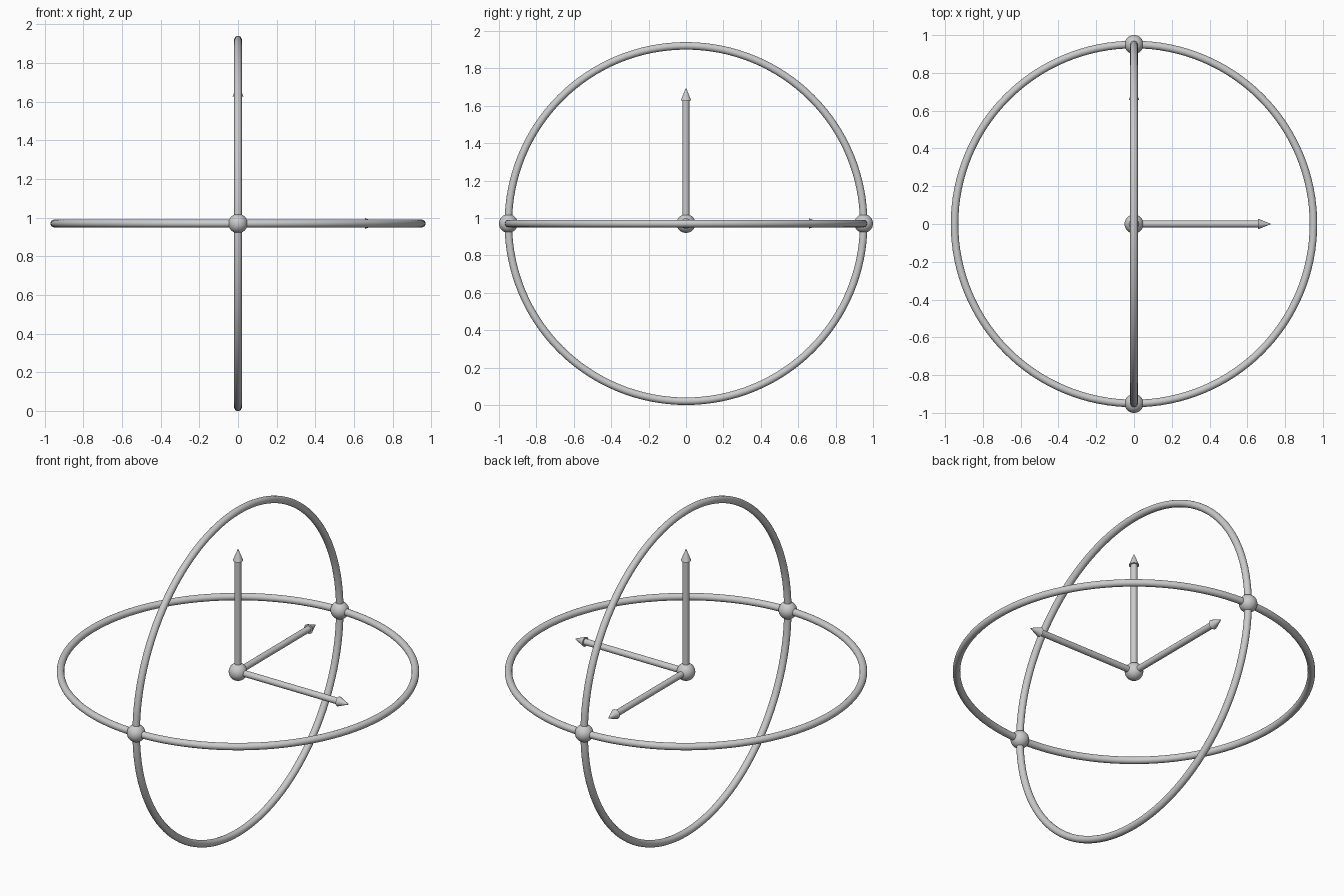
import bpy
from math import pi

if "Cube" in bpy.data.objects:
    bpy.data.objects.remove(bpy.data.objects["Cube"])

CENTRE = 0.97      # height of the common centre
RING_R = 0.95      # ring radius
TUBE_R = 0.02      # ring tube radius
SHAFT_END, TIP = 0.657, 0.722


def finish(name):
    ob = bpy.context.object
    ob.name = name
    bpy.ops.object.shade_smooth_by_angle(angle=pi / 5)
    return ob


def ring(name, rot):
    bpy.ops.mesh.primitive_torus_add(major_radius=RING_R, minor_radius=TUBE_R,
                                     major_segments=128, minor_segments=20,
                                     location=(0, 0, CENTRE), rotation=rot)
    finish(name)


def ball(name, y):
    bpy.ops.mesh.primitive_uv_sphere_add(segments=32, ring_count=16, radius=0.05,
                                         location=(0, y, CENTRE))
    finish(name)


def along(direction, d):
    x, y, z = direction
    return (x * d, y * d, CENTRE + z * d)


def arrow(name, direction, rot):
    bpy.ops.mesh.primitive_cylinder_add(vertices=24, radius=0.018, depth=SHAFT_END,
                                        location=along(direction, SHAFT_END / 2), rotation=rot)
    finish(name + "_shaft")
    bpy.ops.mesh.primitive_cone_add(vertices=24, radius1=0.028, radius2=0.002,
                                    depth=TIP - SHAFT_END,
                                    location=along(direction, (SHAFT_END + TIP) / 2), rotation=rot)
    finish(name + "_head")


# Two crossing rings: one flat, one upright in the y-z plane
ring("horizontal_ring", (0, 0, 0))
ring("vertical_ring", (0, pi / 2, 0))

# Balls at the centre and where the rings meet
ball("centre_ball", 0)
ball("front_joint_ball", -RING_R)
ball("back_joint_ball", RING_R)

# Three axis arrows from the centre
arrow("side_arrow", (1, 0, 0), (0, pi / 2, 0))
arrow("back_arrow", (0, 1, 0), (-pi / 2, 0, 0))
arrow("up_arrow", (0, 0, 1), (0, 0, 0))
